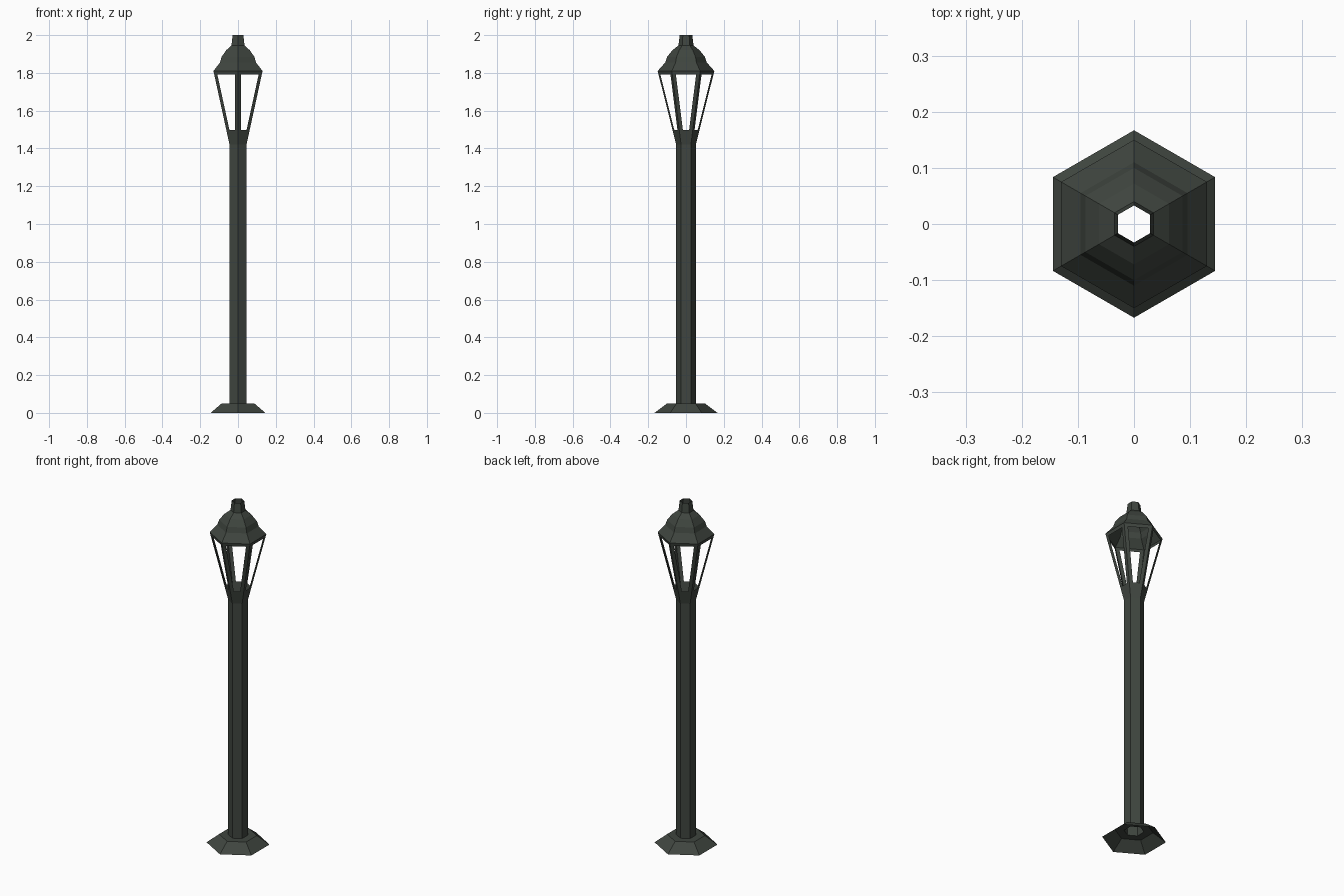
import bpy
import bmesh
from math import cos, sin, pi

cube = bpy.data.objects.get("Cube")
if cube:
    bpy.data.objects.remove(cube, do_unlink=True)

SIDES = 6

# Dark painted iron
iron = bpy.data.materials.new("dark_green_iron")
iron.use_nodes = True
colour = (0.05, 0.06, 0.05, 1)
iron.diffuse_color = colour
iron.node_tree.nodes["Principled BSDF"].inputs["Base Color"].default_value = colour


def hex_shell(name, profile, window_band=None, bar_width=0.019):
    """Open six-sided shell through (radius, height) rings, corners on +-y.
    The faces of window_band are inset and cut out, leaving bars."""
    bm = bmesh.new()
    rings = []
    for r, z in profile:
        angles = [pi / 2 + 2 * pi * i / SIDES for i in range(SIDES)]
        rings.append([bm.verts.new((r * cos(a), r * sin(a), z)) for a in angles])
    windows = []
    for band, (low, high) in enumerate(zip(rings, rings[1:])):
        for i in range(SIDES):
            j = (i + 1) % SIDES
            face = bm.faces.new((low[i], low[j], high[j], high[i]))
            if band == window_band:
                windows.append(face)
    bm.normal_update()
    if windows:
        bmesh.ops.inset_individual(bm, faces=windows, thickness=bar_width,
                                   use_even_offset=True)
        bmesh.ops.delete(bm, geom=windows, context='FACES')
    mesh = bpy.data.meshes.new(name)
    bm.to_mesh(mesh)
    bm.free()
    mesh.materials.append(iron)
    obj = bpy.data.objects.new(name, mesh)
    bpy.context.collection.objects.link(obj)
    return obj


# Sloped foot, with a flat top running in to the pole
hex_shell("base", [(0.167, 0), (0.1, 0.05), (0.052, 0.05)])

# Hollow pole
hex_shell("pole", [(0.052, 0.05), (0.052, 1.42)])

# Flared lantern cage with six open windows
hex_shell("lantern_frame", [(0.052, 1.42), (0.067, 1.48), (0.15, 1.81)],
          window_band=1)

# Stepped bell roof
hex_shell("roof", [(0.15, 1.81), (0.11, 1.855), (0.1, 1.885), (0.072, 1.92),
                   (0.04, 1.945)])

# Open chimney on top
hex_shell("chimney", [(0.04, 1.945), (0.033, 2.0)])
